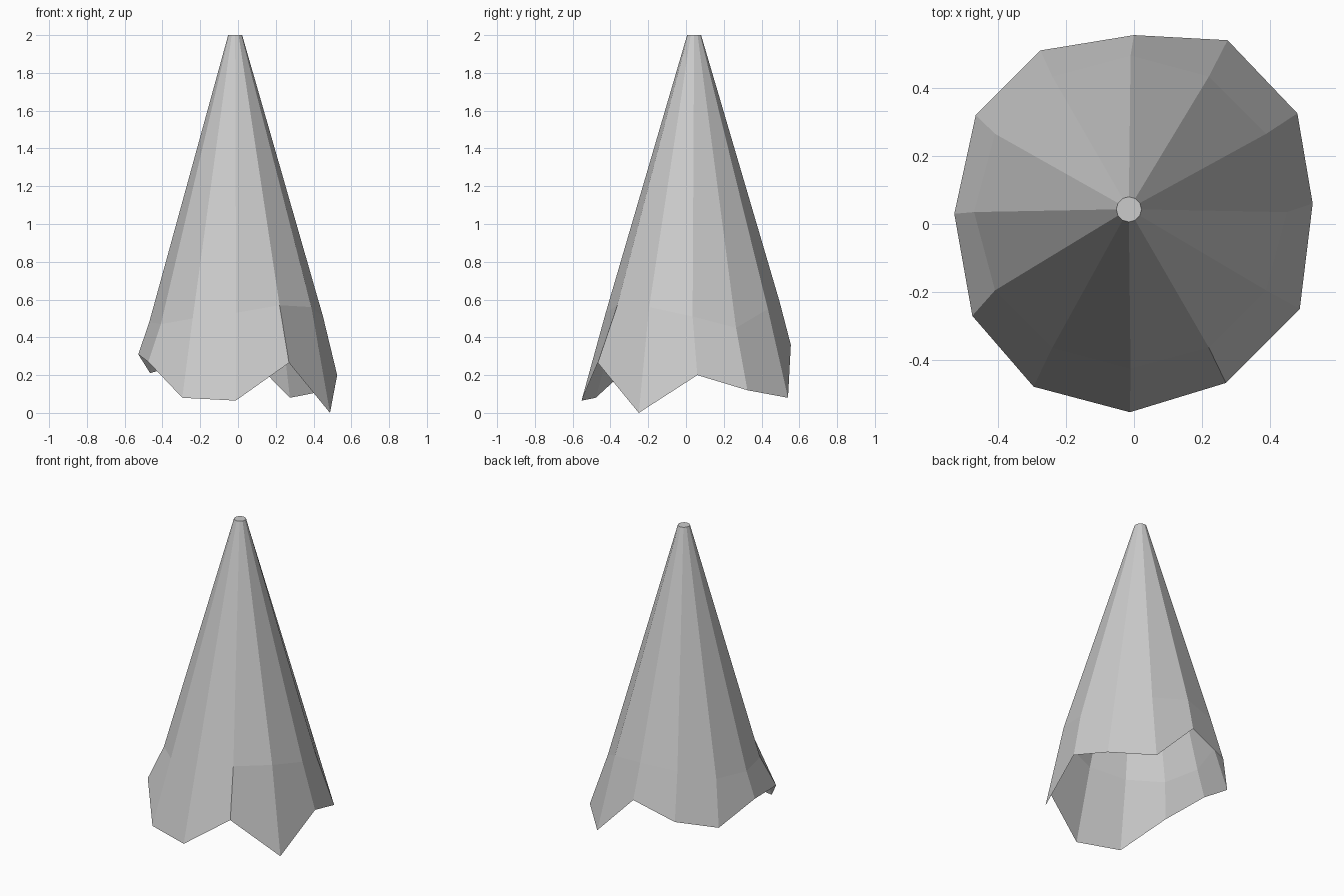
import bpy, bmesh
from math import cos, sin, radians

if "Cube" in bpy.data.objects:
    bpy.data.objects.remove(bpy.data.objects["Cube"])

SIDES = 12
TIP = (-0.015, 0.043)

# ragged hem, counter-clockwise from +x
HEM = [(0.525, 0.06, 0.2), (0.48, 0.325, 0.12), (0.275, 0.54, 0.08),
       (0.0, 0.555, 0.36), (-0.275, 0.51, 0.27), (-0.465, 0.32, 0.21),
       (-0.528, 0.03, 0.31), (-0.475, -0.27, 0.27), (-0.295, -0.478, 0.08),
       (-0.012, -0.553, 0.065), (0.27, -0.467, 0.265), (0.487, -0.25, 0.0)]
# heights of the slightly uneven crease ring above the hem
CREASE_Z = [0.51, 0.45, 0.55, 0.59, 0.57, 0.50, 0.48, 0.47, 0.50, 0.53, 0.57, 0.56]


def ring(bm, centre, radius, heights):
    return [bm.verts.new((centre[0] + radius * cos(radians(30 * i)),
                          centre[1] + radius * sin(radians(30 * i)), z))
            for i, z in enumerate(heights)]


bm = bmesh.new()
hem = [bm.verts.new(p) for p in HEM]
crease = ring(bm, (-0.01, 0.035), 0.46, CREASE_Z)
tip = ring(bm, TIP, 0.037, [2.0] * SIDES)

# flared skirt and long cone, open underneath
for low, high in ((hem, crease), (crease, tip)):
    for i in range(SIDES):
        j = (i + 1) % SIDES
        bm.faces.new((low[i], low[j], high[j], high[i]))
# flat cap at the tip
bm.faces.new(tip)

mesh = bpy.data.meshes.new("foliage_cone")
bm.to_mesh(mesh)
bm.free()
bpy.context.collection.objects.link(bpy.data.objects.new("foliage_cone", mesh))
